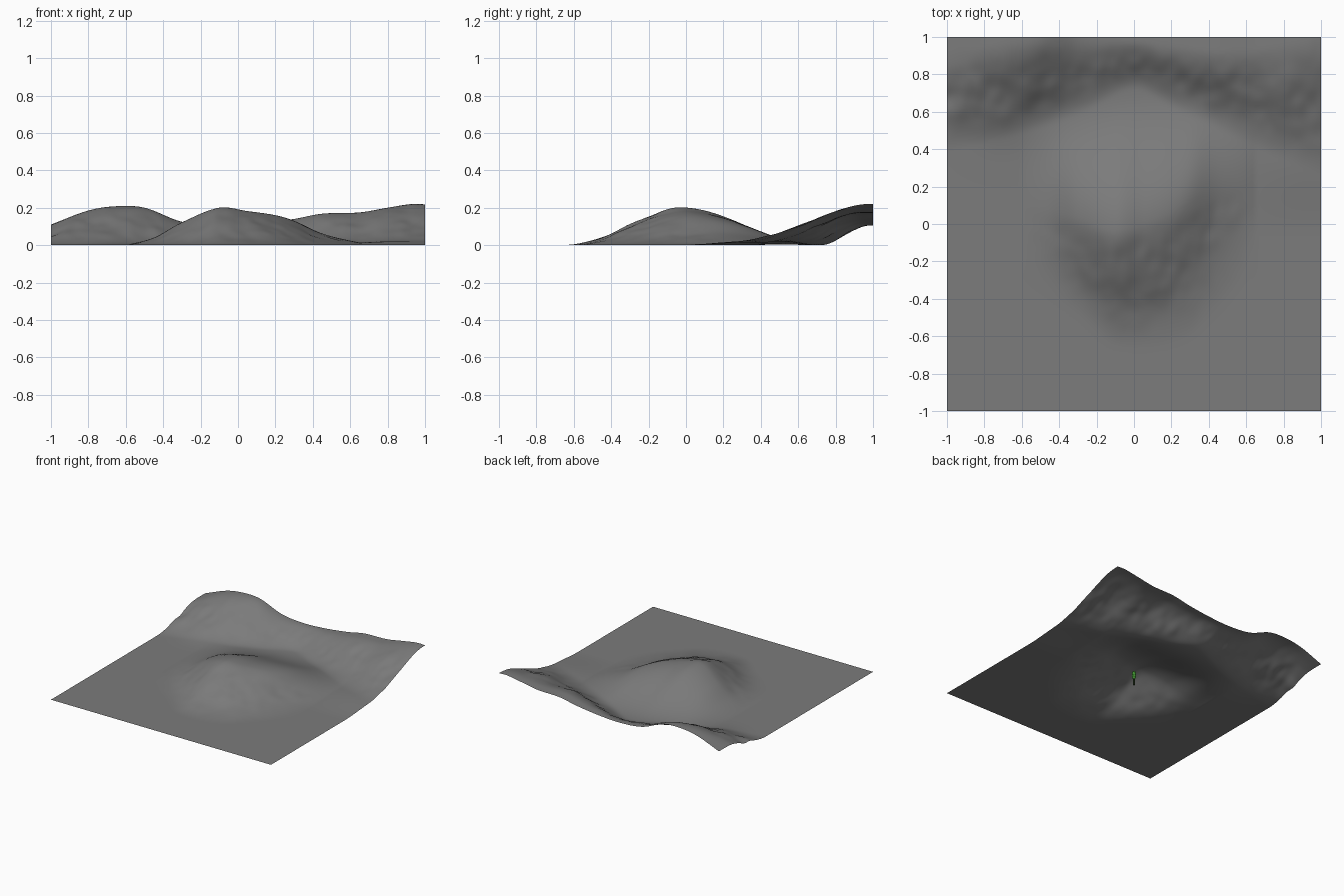
import bpy, bmesh, math
from mathutils import noise, Vector

if "Cube" in bpy.data.objects:
    bpy.data.objects.remove(bpy.data.objects["Cube"])

N = 120  # terrain grid cells per side


def curve(points):
    """Smooth cubic through (x, value) points, constant outside."""
    xs, vs = zip(*points)
    last = len(xs) - 1

    def slope(i):
        a, b = max(i - 1, 0), min(i + 1, last)
        return (vs[b] - vs[a]) / (xs[b] - xs[a])

    def at(x):
        if x <= xs[0]:
            return vs[0]
        if x >= xs[-1]:
            return vs[-1]
        i = max(k for k in range(last) if xs[k] <= x)
        d = xs[i + 1] - xs[i]
        t = (x - xs[i]) / d
        return ((2*t**3 - 3*t**2 + 1) * vs[i] + (t**3 - 2*t**2 + t) * d * slope(i)
                + (3*t**2 - 2*t**3) * vs[i + 1] + (t**3 - t**2) * d * slope(i + 1))
    return at


def smooth(t):
    t = min(max(t, 0), 1)
    return t * t * (3 - 2 * t)


# Central dune: crest height, crest line and the feet in front and behind
dune_h = curve([(-.6, 0), (-.45, .04), (-.3, .122), (-.1, .2), (.05, .182),
                (.2, .16), (.3, .13), (.45, .06), (.65, 0)])
dune_crest = curve([(-.6, .12), (-.3, .03), (-.1, -.04), (.2, .06), (.35, .16), (.6, .22)])
dune_front = curve([(-.6, -.3), (-.3, -.5), (-.1, -.66), (.25, -.64), (.45, -.48), (.6, -.3)])
dune_back = curve([(-.6, .55), (-.3, .64), (0, .7), (.3, .7), (.6, .65)])

# Back range: crest height, foot line and top line
range_h = curve([(-1, .11), (-.8, .185), (-.65, .208), (-.5, .2), (-.3, .125), (-.1, .105),
                 (.1, .115), (.3, .14), (.45, .168), (.65, .175), (.8, .2), (.93, .22), (1, .218)])
range_foot = curve([(-1, .38), (-.6, .48), (-.3, .58), (0, .72), (.2, .62), (.45, .5), (.75, .36), (1, .26)])
range_top = curve([(-1, .92), (-.6, .98), (0, .98), (.5, .93), (1, 1)])


def height(x, y):
    c = dune_crest(x)
    if y < c:
        t = min((c - y) / (c - dune_front(x)), 1) ** .85
    else:
        t = min((y - c) / (dune_back(x) - c), 1)
    dune = max(dune_h(x), 0) * (1 + math.cos(math.pi * t)) / 2
    f = range_foot(x)
    s = smooth((y - f) / (range_top(x) - f))
    hills = range_h(x) * s
    # low foothill on the left and a gentle skirt on the right
    hills += .025 * math.exp(-((x + .72) / .16) ** 2 - ((y - .6) / .15) ** 2)
    hills += .022 * smooth((x - .3) / .6) * smooth((y + .05) / .4) * (1 - s)
    # gullies on the forward slopes
    n = noise.noise(Vector((x * 7, y * 5, 3.1)))
    n += .5 * noise.noise(Vector((x * 15, y * 11, 7.7)))
    rough = .012 * n * min(dune / .06, 1) * smooth((c - .02 - y) / .15)
    rough += .016 * n * 4 * s * (1 - s) * min(hills / .05, 1)
    return max(dune + hills + rough, 0)


def paint(name, color):
    m = bpy.data.materials.new(name)
    m.diffuse_color = color
    m.use_nodes = True
    m.node_tree.nodes["Principled BSDF"].inputs["Base Color"].default_value = m.diffuse_color
    return m


# Terrain sheet
bm = bmesh.new()
bmesh.ops.create_grid(bm, x_segments=N, y_segments=N, size=1)
for v in bm.verts:
    v.co.z = height(v.co.x, v.co.y)
for f in bm.faces:
    f.smooth = True
mesh = bpy.data.meshes.new("terrain")
bm.to_mesh(mesh)
bm.free()
mesh.materials.append(paint("dark_sand", (.2, .2, .2, 1)))
bpy.context.collection.objects.link(bpy.data.objects.new("terrain", mesh))

# Tiny plant standing under the dune crest
bpy.ops.mesh.primitive_cylinder_add(vertices=8, radius=.007, depth=.06, location=(0, 0, .03))
trunk = bpy.context.object
trunk.name = "plant_trunk"
trunk.data.materials.append(paint("bark", (.03, .06, .02, 1)))
bpy.ops.mesh.primitive_ico_sphere_add(subdivisions=2, radius=1, location=(0, 0, .085))
crown = bpy.context.object
crown.name = "plant_crown"
crown.scale = (.017, .017, .038)
crown.data.materials.append(paint("leaf", (.05, .28, .03, 1)))
